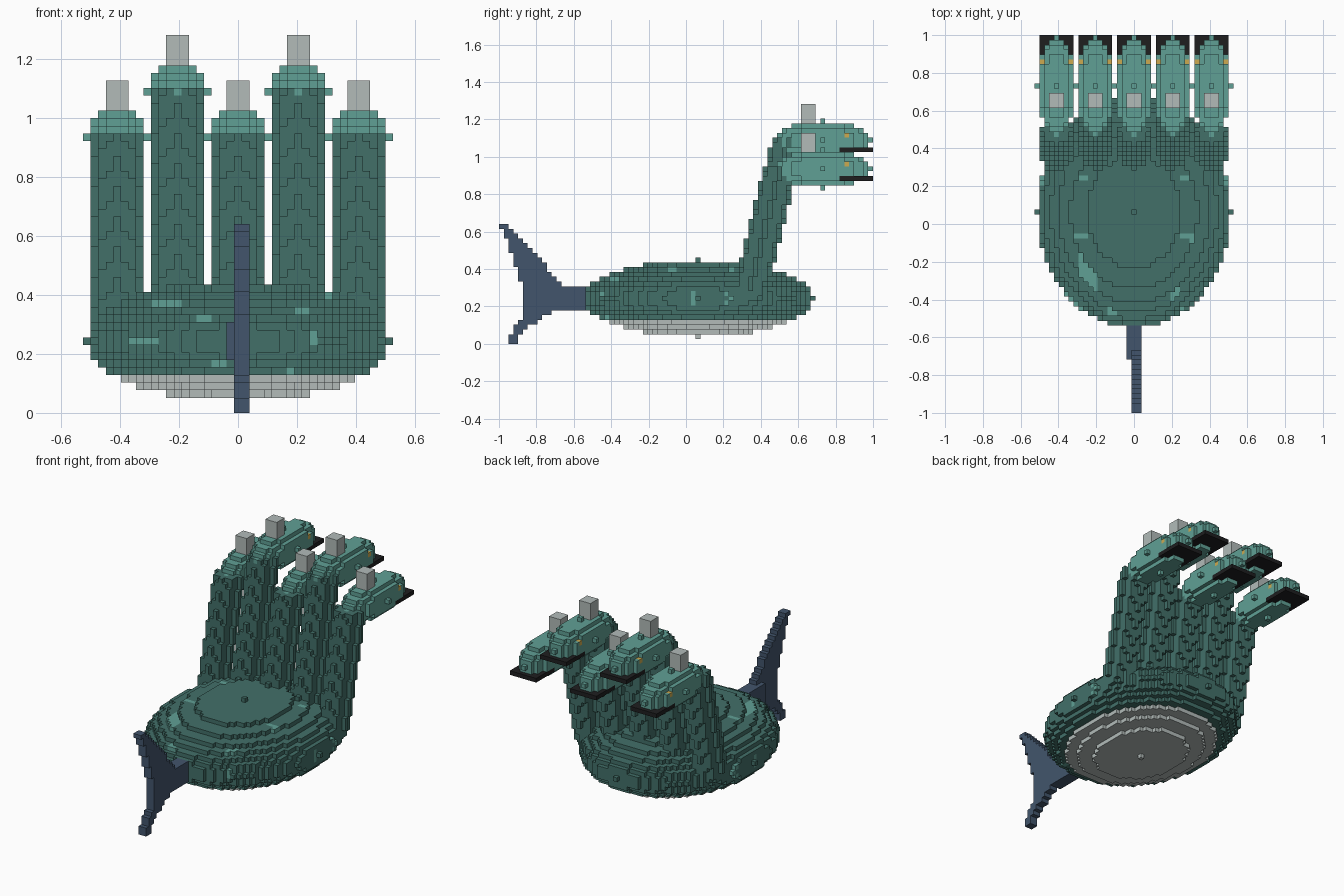
import bpy
import math

cube = bpy.data.objects.get("Cube")
if cube:
    bpy.data.objects.remove(cube, do_unlink=True)

V = 2 / 78  # block size; the longest side is 78 blocks


def linear(c):
    c /= 255
    return c / 12.92 if c <= 0.04045 else ((c + 0.055) / 1.055) ** 2.4


def material(name, rgb):
    m = bpy.data.materials.new(name)
    col = [linear(c) for c in rgb] + [1]
    m.diffuse_color = col
    m.use_nodes = True
    bsdf = m.node_tree.nodes["Principled BSDF"]
    bsdf.inputs["Base Color"].default_value = col
    bsdf.inputs["Roughness"].default_value = 0.9
    return m


DARK, LIGHT, GREY, BLUE, BLACK, YELLOW = range(6)
MATS = [
    material("dark teal", (66, 112, 105)),
    material("light teal", (96, 160, 149)),
    material("pale grey", (178, 187, 185)),
    material("slate blue", (66, 85, 108)),
    material("black", (30, 30, 31)),
    material("yellow", (205, 170, 80)),
]

blocks = {}  # (i, j, k) -> (part, material); later parts overwrite earlier ones


def fill_box(part, mat, xs, ys, zs):
    for i in range(xs[0], xs[1] + 1):
        for j in range(ys[0], ys[1] + 1):
            for k in range(zs[0], zs[1] + 1):
                blocks[i, j, k] = (part, mat)


def fill_ellipsoid(part, centre, radius, rule, top=99):
    cx, cy, cz = centre
    rx, ry, rz = radius
    for a in range(-rx, rx + 1):
        for b in range(-ry, ry + 1):
            for c in range(-rz, rz + 1):
                inside = (a / rx) ** 2 + (b / ry) ** 2 + (c / rz) ** 2 <= 1.00001
                if inside and cz + c <= top:
                    blocks[cx + a, cy + b, cz + c] = (part, rule(a, b, c))


# Body: flattened ellipsoid with a grey underside and a few light flecks
back_flecks = {(-11, 14), (-10, 14), (-9, 14), (-8, 14), (12, 15), (-14, 9), (-13, 9),
               (-12, 9), (-11, 9), (10, 9), (10, 10), (8, 13), (9, 13), (-3, 6), (-2, 6),
               (7, 5), (-5, 12), (-4, 12)}
side_flecks = {(-1, 8), (-1, 9), (-1, 10), (6, 8), (6, 10), (7, 9), (7, 15), (-5, 15)}


def body_colour(a, b, c):
    k = c + 9
    if k <= 4:
        return GREY
    if (b < -4 and (a, k) in back_flecks) or (abs(a) > 9 and (b, k) in side_flecks):
        return LIGHT
    return DARK


fill_ellipsoid("body", (0, 41, 9), (20, 24, 8), body_colour)

# Tail: short stem, then a forked vertical fin
fill_box("tail_stem", BLUE, (-1, 1), (11, 17), (7, 11))
FIN = [(0, -.95, -.92), (.05, -.935, -.89), (.1, -.915, -.83), (.15, -.87, -.77),
       (.2, -.87, -.67), (.31, -.87, -.67), (.385, -.9, -.73), (.475, -.93, -.8),
       (.57, -.955, -.9), (.65, -1, -.97)]
for k in range(25):
    z = (k + .5) * V
    for (z0, l0, r0), (z1, l1, r1) in zip(FIN, FIN[1:]):
        if z0 <= z < z1:
            t = (z - z0) / (z1 - z0)
            left, right = l0 + t * (l1 - l0), r0 + t * (r1 - r0)
            for j in range(16):
                if left - .006 <= (j + .5) * V - 1 <= right + .006:
                    for i in (0, 1):
                        blocks[i, j, k] = ("tail_fin", BLUE)

# Five necks, alternately short and tall, each carrying a head
HEADS = [("far_right", -16, 36, 58), ("mid_right", -8, 42, 60), ("centre", 0, 36, 58),
         ("mid_left", 8, 42, 60), ("far_left", 16, 36, 58)]

for side, x, top, end in HEADS:
    for k in range(11, top + 1):
        y = round(52 + (end - 52) * (k - 11) / (top - 11))
        fill_ellipsoid("neck_" + side, (x, y, k), (3, 3, 3), lambda a, b, c: DARK, top)

for side, x, z, _ in HEADS:
    # Head with one eye block on each cheek
    fill_ellipsoid("head_" + side, (x, 67, z), (4, 10, 4),
                   lambda a, b, c: YELLOW if abs(a) == 3 and b == 5 and c == 1 else LIGHT)
    fill_box("jaw_" + side, BLACK, (x - 3, x + 3), (71, 77), (z - 2, z - 2))
    fill_box("crest_" + side, GREY, (x - 1, x + 1), (63, 65), (z + 4, z + 7))

# Turn the blocks into one mesh per part, keeping only exposed faces
SIDES = []
for axis in range(3):
    for s in (0, 1):
        u, w = (axis + 1) % 3, (axis + 2) % 3
        ring = []
        for p, q in ((0, 0), (1, 0), (1, 1), (0, 1)):
            corner = [0, 0, 0]
            corner[axis], corner[u], corner[w] = s, p, q
            ring.append(tuple(corner))
        step = [0, 0, 0]
        step[axis] = 2 * s - 1
        SIDES.append((step, ring if s else ring[::-1]))

parts = {}
for (i, j, k), (part, mat) in blocks.items():
    index, faces, mats = parts.setdefault(part, ({}, [], []))
    for (dx, dy, dz), ring in SIDES:
        if (i + dx, j + dy, k + dz) not in blocks:
            faces.append([index.setdefault((i + p, j + q, k + r), len(index))
                          for p, q, r in ring])
            mats.append(mat)

for part, (index, faces, mats) in parts.items():
    if not faces:
        continue
    mesh = bpy.data.meshes.new(part)
    mesh.from_pydata([((i - .5) * V, j * V - 1, k * V) for i, j, k in index], [], faces)
    used = sorted(set(mats))
    for m in used:
        mesh.materials.append(MATS[m])
    for poly, m in zip(mesh.polygons, mats):
        poly.material_index = used.index(m)
    mesh.update()
    bpy.context.collection.objects.link(bpy.data.objects.new(part, mesh))
